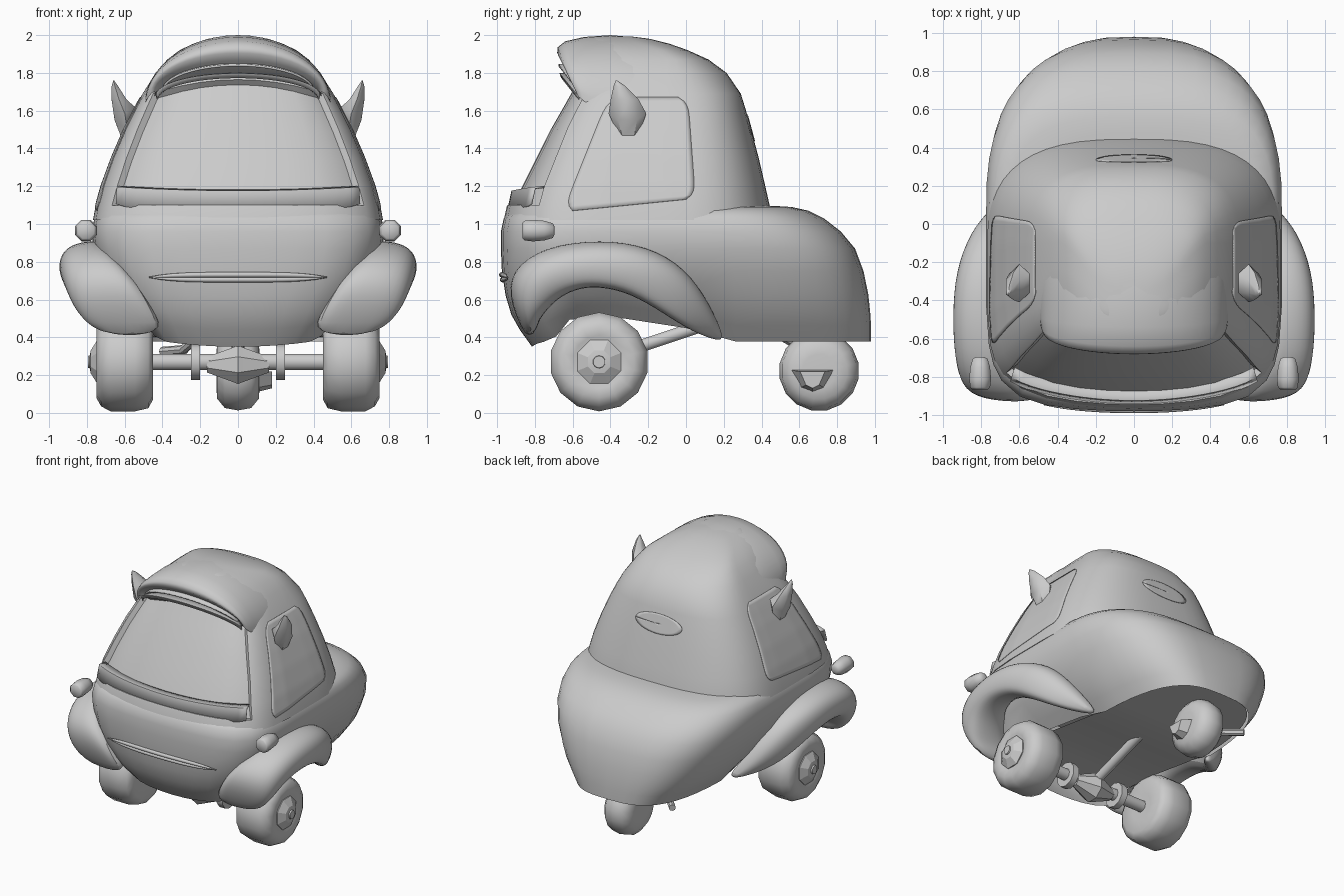
import bpy, bmesh, math
from mathutils import Vector
from mathutils.bvhtree import BVHTree

if "Cube" in bpy.data.objects:
    bpy.data.objects.remove(bpy.data.objects["Cube"])

grey = bpy.data.materials.new("plain_grey")
grey.diffuse_color = (0.6, 0.6, 0.6, 1)
grey.use_nodes = True
grey.node_tree.nodes["Principled BSDF"].inputs["Base Color"].default_value = grey.diffuse_color


def finish(bm, name, angle=40, subsurf=0, solid=0):
    bmesh.ops.recalc_face_normals(bm, faces=bm.faces[:])
    me = bpy.data.meshes.new(name)
    bm.to_mesh(me)
    bm.free()
    ob = bpy.data.objects.new(name, me)
    bpy.context.collection.objects.link(ob)
    me.materials.append(grey)
    if solid:
        m = ob.modifiers.new("thickness", 'SOLIDIFY')
        m.thickness, m.offset = solid, 0
    if subsurf:
        m = ob.modifiers.new("smooth", 'SUBSURF')
        m.levels = m.render_levels = subsurf
    bpy.ops.object.select_all(action='DESELECT')
    ob.select_set(True)
    bpy.context.view_layer.objects.active = ob
    bpy.ops.object.shade_smooth_by_angle(angle=math.radians(angle))
    return ob


def loft(rows, closed=True, caps=False):
    """Skin rows of points, optionally filling both end rings."""
    bm = bmesh.new()
    vs = [[bm.verts.new(p) for p in r] for r in rows]
    n = len(rows[0])
    for a, b in zip(vs, vs[1:]):
        for i in range(n if closed else n - 1):
            j = (i + 1) % n
            bm.faces.new((a[i], a[j], b[j], b[i]))
    if caps:
        for r in (vs[0], vs[-1]):
            bm.faces.new(r)
    return bm, vs


def lathe(name, profile, centre, axis='X', sides=16, angle=40):
    """Profile of (distance along axis, radius)."""
    rows = []
    for d, r in profile:
        row = []
        for k in range(sides):
            t = 2 * math.pi * (k + .5) / sides
            c, s = r * math.cos(t), r * math.sin(t)
            row.append(Vector(centre) + Vector((d, c, s) if axis == 'X' else (c, d, s)))
        rows.append(row)
    return finish(loft(rows, caps=True)[0], name, angle)


def rod(name, a, b, r, sides=10):
    a, b = Vector(a), Vector(b)
    q = (b - a).to_track_quat('Z', 'Y')
    rows = [[p + q @ Vector((r * math.cos(k * 2 * math.pi / sides),
                             r * math.sin(k * 2 * math.pi / sides), 0))
             for k in range(sides)] for p in (a, b)]
    return finish(loft(rows, caps=True)[0], name)


FRONT = [0, .2, .4, .6, .77, .895, .95, .98, .998]


def ring(z, w, f, b, mid, nf, nb, bow, arch=0):
    """Plan outline, running from front centre round to front centre."""
    half = []
    for u in FRONT:
        v = (1 - u ** nf) ** (1 / nf)
        half.append((u * w, mid + (f - mid + bow * u * u) * v, z + arch * max(0, 1 - (u / .95) ** 2)))
    for k in range(13):
        t = math.pi / 2 * k / 12
        half.append((w * math.cos(t) ** (2 / nb) if k < 12 else 0,
                     mid + (b - mid) * math.sin(t) ** (2 / nb), z))
    return half + [(-x, y, h) for x, y, h in half[-2:0:-1]]


def step(a, b, t):
    t = min(1, max(0, (t - a) / (b - a)))
    return t * t * (3 - 2 * t)


# lower body: nose, flanks and rounded tail
body = [(.35, .49, -.815, .98, 6), (.44, .56, -.88, .98, 6), (.52, .62, -.925, .975, 6),
        (.62, .67, -.955, .965, 6), (.75, .73, -.975, .94, 6), (.87, .765, -.98, .895, 6),
        (.96, .775, -.98, .82, 6), (1.03, .76, -.965, .73, 6), (1.07, .73, -.93, .65, 6),
        (1.09, .66, -.85, .56, 5), (1.095, .5, -.6, .48, 4)]
rows = []
for z, w, f, b, n in body:
    out = []
    for x, y, h in ring(z, w, f, b, 0, n, 3.1, .05 if z < .5 else .07):
        fade = max(0, (.75 - h) / .4)
        low = .11 * step(-.72, -.6, y) * (1 - step(-.2, .2, y))    # raised over front axle
        sill = .028 * step(-.5, .2, y) + .3 * x * x * (1 - step(-.2, .2, y)) * .6
        out.append((x, y, h + (low + sill) * fade))
    rows.append(out)
bm, vs = loft(rows)
bm.faces.new(vs[-1])
finish(bm, "lower_body", 50)

# flat floor just inside the bottom rim
bm = bmesh.new()
rim = [bm.verts.new((x * .985, y * .985, .49 - .09 * step(-.4, .3, y))) for x, y, h in rows[0]]
n = len(rim)
for i in range(n // 2):
    q = [rim[i], rim[i + 1], rim[(n - i - 1) % n], rim[(n - i) % n]]
    bm.faces.new(list(dict.fromkeys(q)))
finish(bm, "floor", 40)

# cabin with recessed windscreen
cab = [(1.02, .768, -.965, .455, .11), (1.09, .755, -.95, .445, .11), (1.2, .725, -.905, .42, .10),
       (1.35, .67, -.83, .385, .09), (1.5, .605, -.745, .345, .07), (1.61, .55, -.665, .315, .05),
       (1.69, .505, -.60, .29, .03), (1.8, .435, -.575, .215, .02), (1.87, .375, -.57, .12, .02),
       (1.92, .31, -.57, .01, .02), (1.955, .235, -.55, -.09, .02), (1.98, .16, -.52, -.19, .01),
       (1.993, .07, -.46, -.29, 0)]
ARCH = {1.5: .02, 1.61: .05, 1.69: .085, 1.8: .03}
rows = [ring(z, w, f, b, -.1 if z < 1.9 else -.1 - (z - 1.9) * 2.8,
             6 if z < 1.75 else 4, 2.8 if z < 1.8 else 2.5, bow, ARCH.get(z, 0))
        for z, w, f, b, bow in cab]
bm, vs = loft(rows, caps=True)
cabin_tree = BVHTree.FromBMesh(bm)
pane, n = [], len(rows[0])
for i, f in enumerate(bm.faces):
    k = i // n
    if 1 <= k <= 5:
        w = (cab[k][1] + cab[k + 1][1]) / 2
        c = f.calc_center_median()
        if abs(c.x) < .88 * w and c.y < -.45:
            pane.append(f)
bmesh.ops.recalc_face_normals(bm, faces=bm.faces[:])
bmesh.ops.inset_region(bm, faces=pane, thickness=.012, depth=0)
bmesh.ops.inset_region(bm, faces=pane, thickness=.012, depth=-.035)
finish(bm, "cabin", 35)


# arched strips: each arc is (side x, side y, side z, centre y, centre z)
def arches(name, arcs, solid=0, angle=50, closed=False):
    rows = []
    for k in range(25):
        t = math.pi * (k / 24 - .5)
        s, c = math.sin(t), math.cos(t)
        rows.append([(X * s, ys + (yc - ys) * c, z0 + (zc - z0) * c)
                     for X, ys, z0, yc, zc in arcs])
    return finish(loft(rows, closed=closed)[0], name, angle, solid=solid)


arches("roof_visor", [(.45, -.50, 1.66, -.54, 1.78), (.435, -.555, 1.69, -.585, 1.80),
                      (.44, -.575, 1.70, -.645, 1.865), (.455, -.58, 1.695, -.682, 1.905),
                      (.472, -.57, 1.675, -.68, 1.935), (.487, -.54, 1.65, -.64, 1.967),
                      (.497, -.48, 1.62, -.54, 1.99), (.504, -.38, 1.60, -.40, 2.0),
                      (.506, -.21, 1.59, -.21, 1.983), (.50, -.05, 1.57, -.05, 1.938),
                      (.475, .06, 1.55, .06, 1.885), (.42, .14, 1.52, .14, 1.81),
                      (.36, -.2, 1.52, -.2, 1.70)], angle=60, closed=True)
arches("upper_eyelid", [(.425, -.565, 1.66, -.655, 1.775), (.43, -.57, 1.68, -.665, 1.795),
                        (.41, -.55, 1.69, -.58, 1.80)], .012)
arches("upper_slat", [(.40, -.565, 1.70, -.675, 1.84), (.39, -.54, 1.71, -.58, 1.85)], .012)

# lower eyelid panel across the bottom of the windscreen
rows = []
for k in range(25):
    u = k / 12 - 1
    b = .10 * u * u + .02 * u ** 8
    zt = 1.172 + .02 * u * u
    rows.append([(.645 * u, -.94 + b, 1.075 + .03 * u ** 8), (.64 * u, -.92 + b, zt),
                 (.625 * u, -.87 + b, zt + .004)])
finish(loft(rows, closed=False)[0], "lower_eyelid", 40, solid=.012)


# thin panes laid on the cabin surface
def patch(name, pts, direction):
    d = Vector(direction)
    out = [[cabin_tree.ray_cast(Vector(p) - d * 3, d)[0] - d * .0015 for p in r] for r in pts]
    return finish(loft(out, closed=False)[0], name, 60, solid=.005)


for side, tag in ((1, "right"), (-1, "left")):
    grid = []
    for i in range(25):
        t = i / 24
        e = .05 * abs(2 * t - 1) ** 10          # rounded corners
        y0, y1 = -.65 + .24 * t + e, .05 - .04 * t - e
        grid.append([(0, y0 + (y1 - y0) * j / 24, 1.07 + .06 * j / 24 * (1 - t) + .60 * t)
                     for j in range(25)])
    patch("side_window_" + tag, grid, (-side, 0, 0))
disc = [[(.2 * r / 6 * math.cos(a * math.pi / 16), 0, 1.51 + .07 * r / 6 * math.sin(a * math.pi / 16))
         for a in range(33)] for r in (.02, 1, 2, 3, 4, 5, 6)]
patch("rear_window", disc, (0, -1, 0))

# fender stations: outer y z, inner y z, root x, widest x
FENDER = [(-.83, .36, -.78, .47, .36, .76), (-.94, .58, -.77, .50, .44, .87),
          (-.94, .76, -.68, .60, .54, .925), (-.75, .89, -.58, .65, .66, .95),
          (-.45, .925, -.47, .665, .70, .955), (-.2, .89, -.3, .63, .70, .94),
          (0, .775, -.12, .52, .68, .87), (.13, .58, .03, .425, .6, .75), (.21, .385, .17, .38, .48, .57)]
for side, tag in ((1, "right"), (-1, "left")):
    rows = []
    for oy, oz, iy, iz, xb, xr in FENDER:
        def at(t, x):
            return (side * x, oy + (iy - oy) * t, oz + (iz - oz) * t)
        rows.append([at(.05, xb), at(0, xb + (xr - xb) * .4), at(.13, xb + (xr - xb) * .85), at(.45, xr),
                     at(.8, xb + (xr - xb) * .95), at(1, xb + (xr - xb) * .8), at(.97, xb)])
    finish(loft(rows, caps=True)[0], "fender_" + tag, 60, subsurf=2)

    # front wheel
    c = (side * .595, -.46, .27)
    tyre = [(-.14, .10), (-.145, .2), (-.12, .245), (-.05, .262), (.08, .262), (.13, .235),
            (.155, .19), (.15, .14), (.14, .11)]
    lathe("front_tyre_" + tag, [(side * d, r) for d, r in tyre], c, sides=14, angle=50)
    lathe("hub_cap_" + tag, [(side * d, r) for d, r in ((.08, .125), (.15, .125), (.185, .065), (.19, .035))],
          c, sides=8, angle=20)
    lathe("hub_nut_" + tag, [(side * .18, .036), (side * .2, .032)], c, sides=10)
    lathe("axle_collar_" + tag, [(-.025, .095), (.025, .095)], (side * .225, -.46, .27), sides=10)

    # side lamp
    lathe("side_lamp_" + tag, [(-.085, .045), (-.075, .056), (-.03, .062), (.03, .056), (.075, .042), (.085, .02)],
          (side * .805, -.78, .965), 'Y', 8, 50)

    # horn-shaped mirror
    rows = []
    for x, y, z, r in ((.585, -.305, 1.495, .06), (.60, -.31, 1.585, .095), (.63, -.325, 1.66, .07),
                       (.652, -.352, 1.73, .03), (.658, -.368, 1.76, .004)):
        rows.append([(side * (x + .65 * r * math.cos(k * math.pi / 3 + .52)),
                      y + r * math.sin(k * math.pi / 3 + .52) * 1.05,
                      z - .04 * math.cos(k * math.pi / 3 + .52) * (z < 1.6)) for k in range(6)])
    finish(loft(rows, caps=True)[0], "mirror_" + tag, 50)

# mouth: two tapered lips
for dz, dy, tag in ((.013, -.004, "upper"), (-.013, 0, "lower")):
    rows = []
    for k in range(17):
        u = k / 8 - 1
        r = .003 + .011 * (1 - u ** 4)
        rows.append([(.47 * u, -.972 + .03 * u * u + dy + r * math.cos(a * math.pi / 4),
                      .718 + dz * (1 - u ** 4) + r * math.sin(a * math.pi / 4)) for a in range(8)])
    finish(loft(rows, caps=True)[0], tag + "_lip", 60)

# front axle and drive shaft
rod("front_axle", (-.6, -.46, .27), (.6, -.46, .27), .045)
lathe("differential", [(-.165, .045), (-.15, .05), (0, .11), (.15, .05), (.165, .045)], (0, -.46, .255), sides=8, angle=30)
rod("drive_shaft", (0, -.46, .28), (0, .08, .46), .035)

# single rear wheel with its stand and mount
lathe("rear_tyre", [(-.115, .09), (-.11, .15), (-.07, .2), (0, .213), (.07, .2), (.11, .15), (.115, .09)],
      (0, .705, .222), sides=16, angle=50)
rod("rear_strut", (0, .705, .24), (0, .705, .45), .05)
outer = [(.54, .23), (.80, .23), (.74, .13), (.67, .105), (.60, .13)]
rows = [[(.08, y, z) for y, z in outer],
        [(.18, .67 + (y - .67) * .5, .19 + (z - .19) * .7) for y, z in outer]]
finish(loft(rows, caps=True)[0], "wheel_stand", 20)

# bent exhaust
rod("exhaust_pipe", (-.2, .50, .41), (-.29, .63, .335), .025, 8)
rod("exhaust_tip", (-.28, .62, .335), (-.40, .74, .325), .025, 8)
